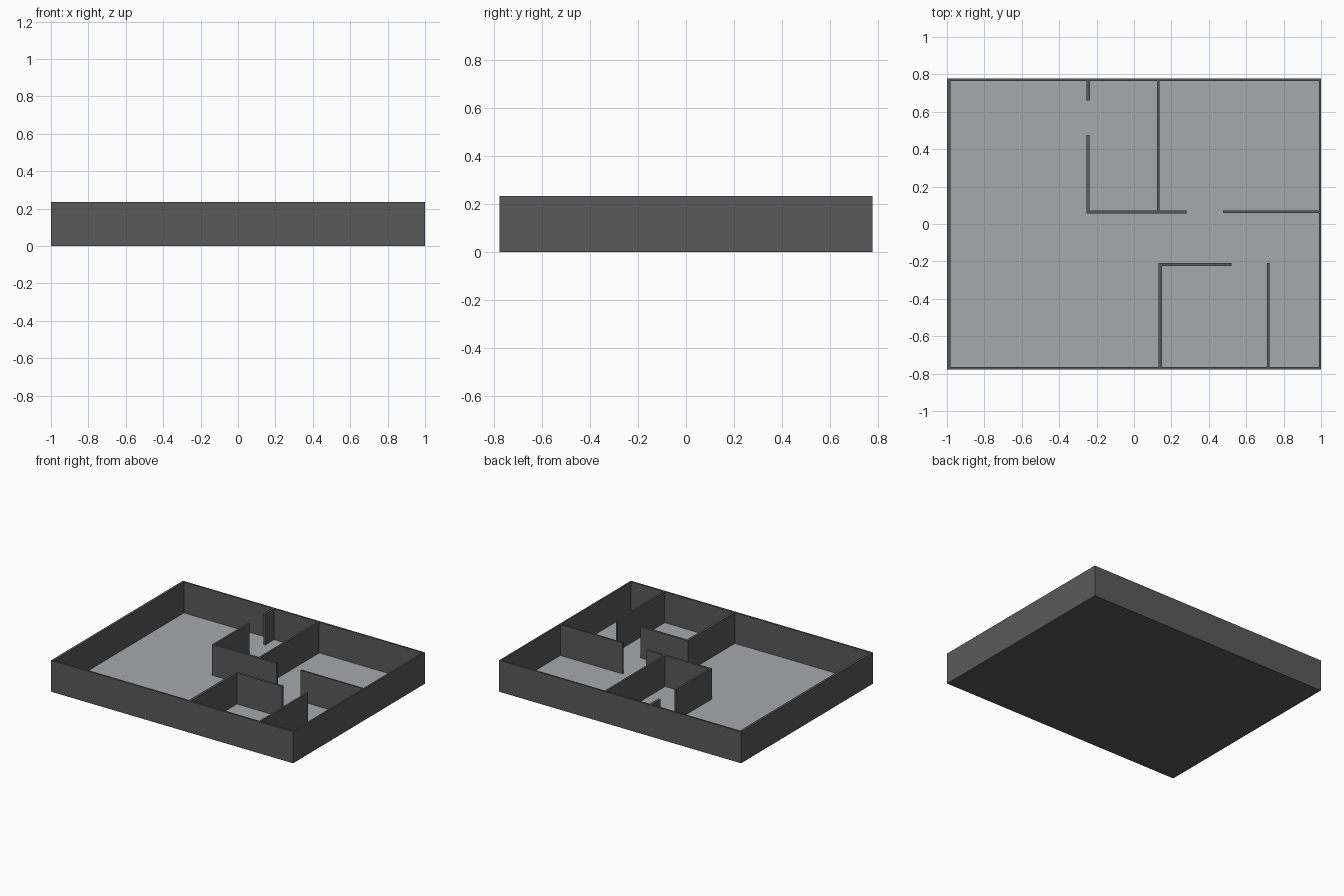
import bpy

if "Cube" in bpy.data.objects:
    bpy.data.objects.remove(bpy.data.objects["Cube"])

HEIGHT = 0.235
X, Y = 1.0, 0.778


def material(name, rgb):
    m = bpy.data.materials.new(name)
    m.diffuse_color = (*rgb, 1.0)
    m.use_nodes = True
    m.node_tree.nodes["Principled BSDF"].inputs["Base Color"].default_value = m.diffuse_color
    return m


wall_mat = material("dark grey wall", (0.1, 0.1, 0.1))
floor_mat = material("pale grey floor", (0.38, 0.395, 0.415))


def box(name, x0, x1, y0, y1, z0, z1, mat):
    """Axis-aligned box given by its limits."""
    bpy.ops.mesh.primitive_cube_add(size=1)
    ob = bpy.context.object
    ob.name = name
    for v in ob.data.vertices:
        v.co = (x1 if v.co.x > 0 else x0,
                y1 if v.co.y > 0 else y0,
                z1 if v.co.z > 0 else z0)
    ob.data.materials.append(mat)
    return ob


# Thin dark underside with the pale floor laid on it
box("base", -X, X, -Y, Y, 0, 0.002, wall_mat)
box("floor", -X + 0.01, X - 0.01, -Y + 0.01, Y - 0.01, 0.002, 0.004, floor_mat)

# Walls: name, x limits, y limits
walls = [
    # Outer shell
    ("outer_wall_left", -X, -0.982, -Y, Y),
    ("outer_wall_right", 0.988, X, -Y, Y),
    ("outer_wall_back", -0.982, 0.988, 0.765, Y),
    ("outer_wall_front", -0.982, 0.988, -Y, -0.764),
    # Back room
    ("back_room_door_stub", -0.253, -0.236, 0.66, 0.765),
    ("back_room_left_wall", -0.253, -0.239, 0.072, 0.477),
    ("back_room_front_wall", -0.253, 0.28, 0.056, 0.072),
    ("back_room_right_wall", 0.122, 0.136, 0.072, 0.765),
    ("right_room_front_wall", 0.476, 0.988, 0.06, 0.072),
    # Front room
    ("front_room_back_wall", 0.131, 0.522, -0.225, -0.208),
    ("front_room_left_wall", 0.131, 0.149, -0.764, -0.225),
    ("front_room_right_wall", 0.711, 0.725, -0.764, -0.208),
]
for name, x0, x1, y0, y1 in walls:
    box(name, x0, x1, y0, y1, 0.002, HEIGHT, wall_mat)
